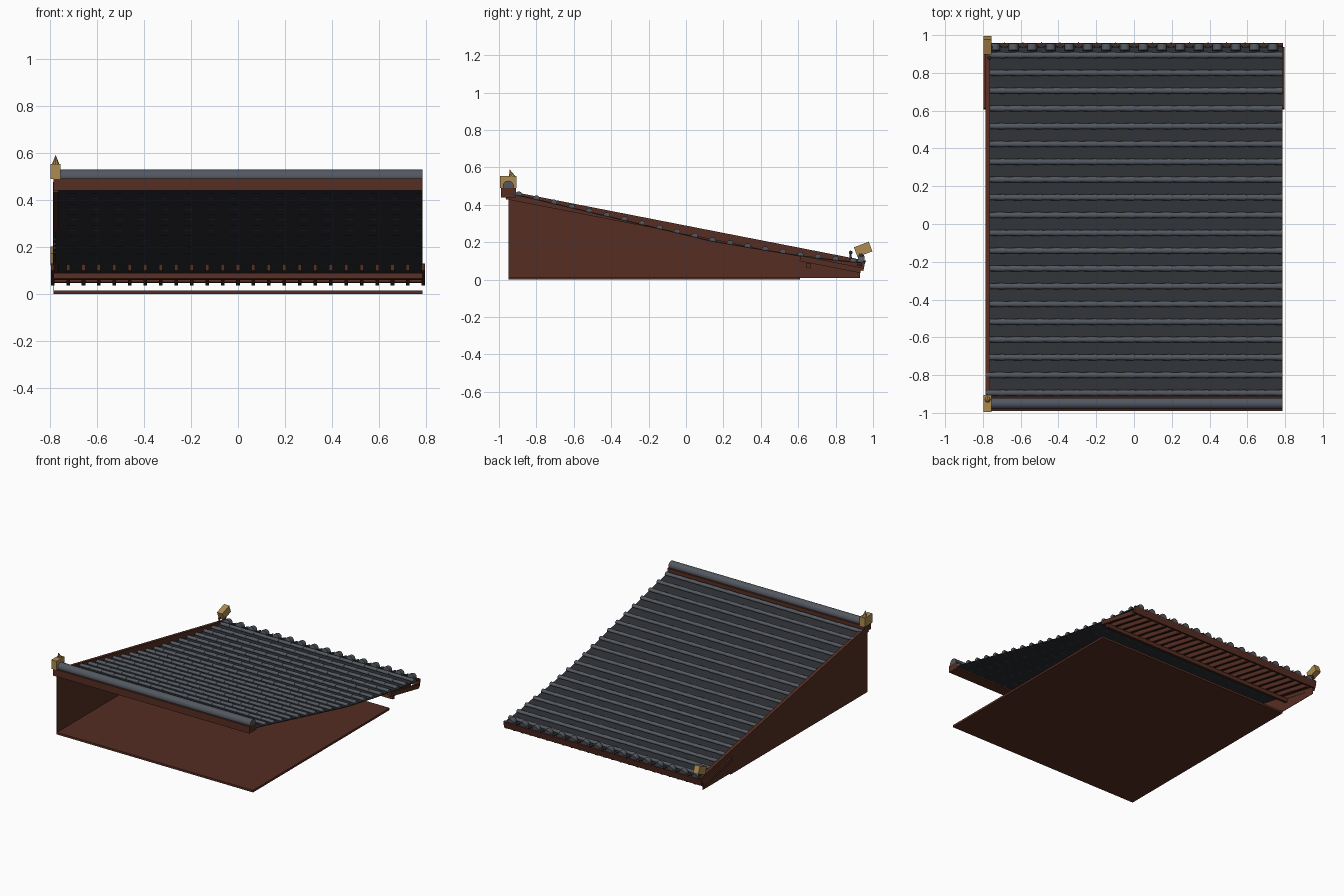
import bpy, bmesh, math
from mathutils import Matrix, Vector

if "Cube" in bpy.data.objects:
    bpy.data.objects.remove(bpy.data.objects["Cube"])


def material(name, rgb):
    m = bpy.data.materials.new(name)
    m.diffuse_color = (*rgb, 1)
    m.use_nodes = True
    m.node_tree.nodes["Principled BSDF"].inputs["Base Color"].default_value = m.diffuse_color
    return m


WOOD = material("red_brown_wood", (0.09, 0.026, 0.016))
TILE = material("grey_tile", (0.085, 0.095, 0.115))
DARK = material("dark_tile", (0.028, 0.03, 0.035))
GOLD = material("ochre_glaze", (0.42, 0.26, 0.08))


def finish(bm, name, mat, smooth=False):
    bmesh.ops.recalc_face_normals(bm, faces=bm.faces)
    me = bpy.data.meshes.new(name)
    bm.to_mesh(me)
    bm.free()
    me.materials.append(mat)
    ob = bpy.data.objects.new(name, me)
    bpy.context.collection.objects.link(ob)
    if smooth:
        for o in bpy.context.selected_objects:
            o.select_set(False)
        bpy.context.view_layer.objects.active = ob
        ob.select_set(True)
        bpy.ops.object.shade_smooth_by_angle(angle=math.radians(50))
    return ob


def add_box(bm, centre, size, tilt=0):
    m = Matrix.Translation(centre) @ Matrix.Rotation(tilt, 4, 'X') @ Matrix.Diagonal((*size, 1))
    bmesh.ops.create_cube(bm, size=1, matrix=m)


def add_beam(bm, x, width, p, q, h):
    """Beam in the yz plane from p to q."""
    dy, dz = q[0] - p[0], q[1] - p[1]
    add_box(bm, (x, (p[0] + q[0]) / 2, (p[1] + q[1]) / 2),
            (width, math.hypot(dy, dz), h), math.atan2(dz, dy))


def add_rod(bm, centre, r1, r2, depth, axis, sides=12, flat=1):
    rot = Vector((0, 0, 1)).rotation_difference(Vector(axis)).to_matrix().to_4x4()
    m = Matrix.Translation(centre) @ Matrix.Diagonal((1, 1, flat, 1)) @ rot
    bmesh.ops.create_cone(bm, cap_ends=True, segments=sides, radius1=r1, radius2=r2,
                          depth=depth, matrix=m)


def box(name, mat, centre, size, tilt=0):
    bm = bmesh.new()
    add_box(bm, centre, size, tilt)
    return finish(bm, name, mat)


# Sagging roof line, height of the roll tiles along y
LINE = [(-0.97, 0.475), (-0.81, 0.44), (-0.44, 0.352), (-0.06, 0.262), (0.126, 0.217),
        (0.4, 0.17), (0.6, 0.138), (0.78, 0.115), (0.96, 0.097)]


def roof_z(y):
    for (a, za), (b, zb) in zip(LINE, LINE[1:]):
        if y <= b:
            break
    return za + (zb - za) * (y - a) / (b - a)


W = 0.785
STEP = 2 * W / 16

# Floor slab and triangular side wall
box("floor", WOOD, (0, -0.17, 0.0075), (2 * W, 1.56, 0.015))
bm = bmesh.new()
outline = [(-0.95, 0.01), (0.93, 0.01), (0.93, 0.07), (-0.95, 0.44)]
f = bm.faces.new([bm.verts.new((-W, y, z)) for y, z in outline])
ext = bmesh.ops.extrude_face_region(bm, geom=[f])
bmesh.ops.translate(bm, vec=(0.003, 0, 0), verts=[v for v in ext['geom'] if isinstance(v, bmesh.types.BMVert)])
finish(bm, "side_wall", WOOD)

# Sloping gable board on the wall
bm = bmesh.new()
add_beam(bm, -0.774, 0.024, (-0.96, 0.453), (0.95, 0.08), 0.046)
finish(bm, "gable_board", WOOD)

# Curved roof sheet
bm = bmesh.new()
rows = []
for i in range(41):
    y = -0.95 + 1.89 * i / 40
    z = roof_z(y) - 0.006
    rows.append([bm.verts.new((x, y, z + d)) for x, d in
                 ((-W + 0.01, 0), (W, 0), (W, -0.006), (-W + 0.01, -0.006))])
for a, b in zip(rows, rows[1:]):
    for k in range(4):
        bm.faces.new((a[k], a[k - 1], b[k - 1], b[k]))
bm.faces.new(rows[0])
bm.faces.new(rows[-1])
finish(bm, "roof_sheet", DARK)

# Rows of slightly tapered roll tiles
bm = bmesh.new()
for r in range(20):
    y = -0.894 + 1.788 * r / 19
    for c in range(16):
        add_rod(bm, (-W + STEP * (c + 0.5), y, roof_z(y)), 0.014, 0.017, STEP, (1, 0, 0), 10, 0.75)
finish(bm, "roll_tiles", TILE, True)

# Round eave caps with pointed drip tiles between them
bm = bmesh.new()
for c in range(16):
    add_rod(bm, (-W + STEP * (c + 0.5), 0.935, 0.1), 0.026, 0.026, 0.035, (0, 1, -0.15), 14)
finish(bm, "eave_caps", TILE, True)
bm = bmesh.new()
for c in range(1, 16):
    add_rod(bm, (-W + STEP * c, 0.942, 0.085), 0.004, 0.022, 0.035, (0, 0, 1), 3)
finish(bm, "drip_tiles", DARK)

# Eave rafters, fascia and supporting purlin
bm = bmesh.new()
for i in range(25):
    add_beam(bm, -0.788 + 1.576 * i / 24, 0.015, (0.61, 0.114), (0.935, 0.05), 0.03)
finish(bm, "rafters", WOOD)
box("fascia", WOOD, (0, 0.945, 0.072), (1.58, 0.016, 0.048), -0.2)
box("eave_purlin", WOOD, (0, 0.655, 0.075), (2 * W, 0.025, 0.025), -0.2)

# Ridge beam and round ridge tile
box("ridge_beam", WOOD, (0, -0.95, 0.465), (2 * W, 0.08, 0.05))
bm = bmesh.new()
add_rod(bm, (0.005, -0.95, 0.499), 0.03, 0.03, 1.56, (1, 0, 0), 20)
finish(bm, "ridge_tile", TILE, True)

# Ochre ornaments at the ridge end and the eave corner
box("ridge_ornament", GOLD, (-0.775, -0.95, 0.521), (0.042, 0.09, 0.064))
bm = bmesh.new()
add_rod(bm, (-0.775, -0.937, 0.57), 0.017, 0.0, 0.045, (0, -0.35, 1), 8)
finish(bm, "ridge_spike", GOLD)
box("corner_ornament", GOLD, (-0.775, 0.947, 0.162), (0.042, 0.085, 0.055), 0.36)

# Small dark figures beside the corner ornament
bm = bmesh.new()
for x, y, z, r in ((-0.765, 0.935, 0.13, 0.016), (-0.765, 0.88, 0.145, 0.01)):
    bmesh.ops.create_uvsphere(bm, u_segments=10, v_segments=6, radius=r,
                              matrix=Matrix.Translation((x, y, z)))
    add_rod(bm, (x, y, z - 0.02), r * 0.7, r * 0.5, 0.035, (0, 0, 1), 8)
finish(bm, "corner_figures", DARK, True)
